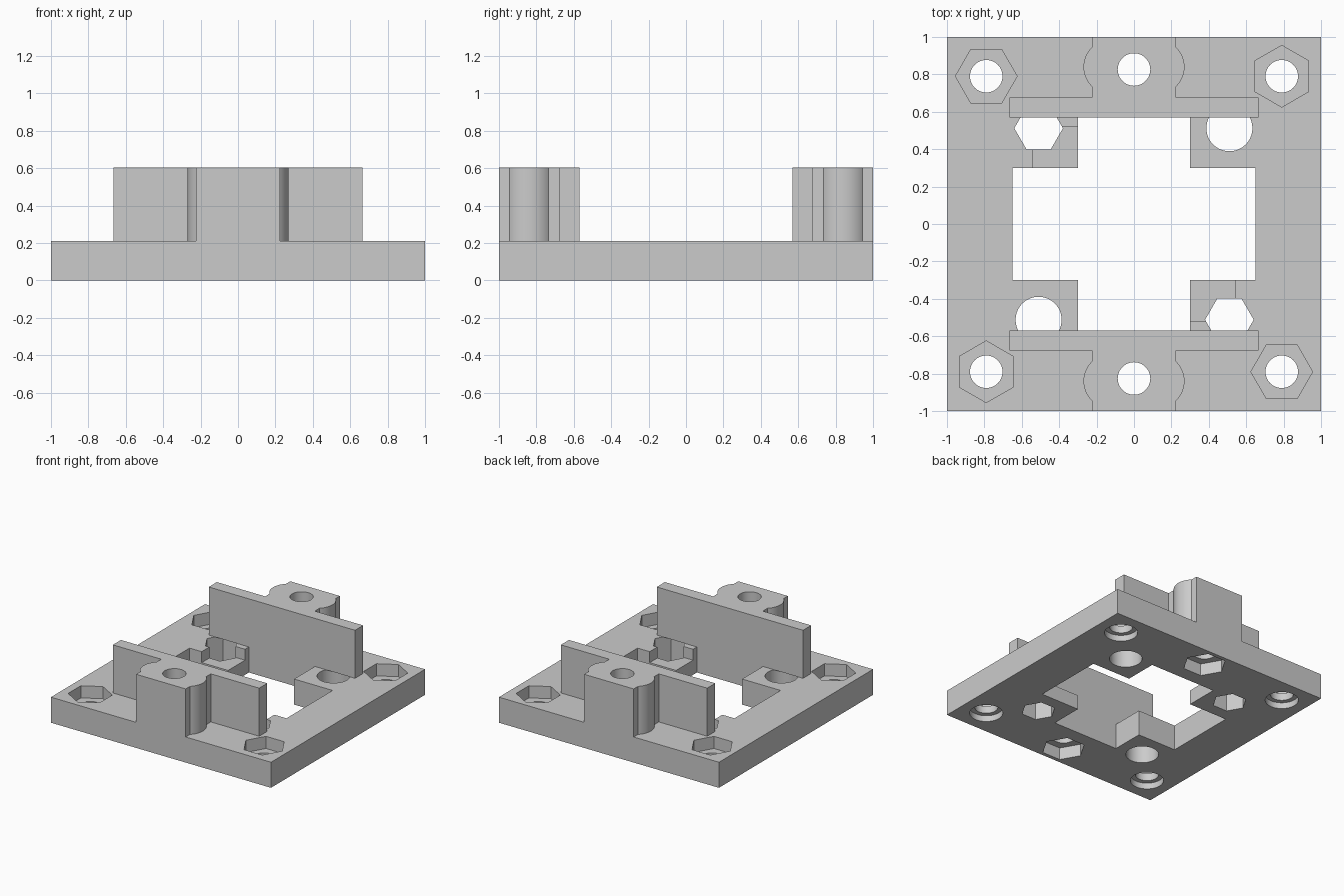
import bpy, bmesh
from math import pi, cos, sin, radians

if "Cube" in bpy.data.objects:
    bpy.data.objects.remove(bpy.data.objects["Cube"])

TOP, WALL_TOP = 0.21, 0.605


def prism(name, outline, z0, z1):
    """Extrude a closed 2D outline between two heights."""
    bm = bmesh.new()
    face = bm.faces.new([bm.verts.new((x, y, z0)) for x, y in outline])
    up = bmesh.ops.extrude_face_region(bm, geom=[face])["geom"]
    bmesh.ops.translate(bm, vec=(0, 0, z1 - z0),
                        verts=[v for v in up if isinstance(v, bmesh.types.BMVert)])
    bmesh.ops.recalc_face_normals(bm, faces=bm.faces)
    me = bpy.data.meshes.new(name)
    bm.to_mesh(me)
    bm.free()
    ob = bpy.data.objects.new(name, me)
    bpy.context.collection.objects.link(ob)
    return ob


def ring(x, y, r, n=48, turn=0.0):
    return [(x + r * cos(turn + 2 * pi * i / n), y + r * sin(turn + 2 * pi * i / n))
            for i in range(n)]


def rect(x0, x1, y0, y1):
    return [(x0, y0), (x1, y0), (x1, y1), (x0, y1)]


def combine(target, outline, z0, z1, op="DIFFERENCE"):
    """Cut or add a prism, applying the boolean at once."""
    tool = prism("helper", outline, z0, z1)
    tool.hide_render = True
    mod = target.modifiers.new("bool", "BOOLEAN")
    mod.operation, mod.solver, mod.object = op, "EXACT", tool
    dg = bpy.context.evaluated_depsgraph_get()
    me = bpy.data.meshes.new_from_object(target.evaluated_get(dg))
    target.modifiers.clear()
    target.data = me
    bpy.data.objects.remove(tool)


# base plate with cross-shaped opening
plate = prism("mounting_plate", rect(-1, 1, -1, 1), 0, TOP)
X, x, Y, y = 0.65, 0.30, 0.57, 0.30
combine(plate, [(-X, -y), (-x, -y), (-x, -Y), (x, -Y), (x, -y), (X, -y),
                (X, y), (x, y), (x, Y), (-x, Y), (-x, y), (-X, y)], -0.1, 0.4)

# corner screw holes: hex pocket on top, counterbore below
for sx in (-1, 1):
    for sy in (-1, 1):
        cx, cy = 0.79 * sx, 0.79 * sy
        turn = 0 if sx != sy else pi / 6
        combine(plate, ring(cx, cy, 0.087), -0.1, 0.4)
        combine(plate, ring(cx, cy, 0.165, 6, turn), 0.11, 0.4)
        combine(plate, ring(cx, cy, 0.125), -0.1, 0.05)

# inner tabs: two round holes, two hex holes with a lowered inner step
for s in (-1, 1):
    combine(plate, ring(0.51 * s, 0.512 * s, 0.123), -0.1, 0.4)
    combine(plate, ring(-0.51 * s, 0.512 * s, 0.13, 6), -0.1, 0.4)
    xs = sorted((-0.54 * s, -0.25 * s))
    ys = sorted((0.25 * s, 0.52 * s))
    combine(plate, rect(*xs, *ys), 0.12, 0.4)

# upright walls with bulged screw bosses
half = [(0.665, 0.57), (0.665, 0.675), (0.225, 0.675)]
half += [(0.125 + 0.145 * cos(radians(a)), 0.84 + 0.145 * sin(radians(a)))
         for a in range(-46, 47, 4)]
half += [(0.225, 1.0)]
outline = half + [(-px, py) for px, py in reversed(half)]
for s in (-1, 1):
    combine(plate, [(px, py * s) for px, py in outline], TOP, WALL_TOP, "UNION")
    # boss bolt hole and nut trap underneath
    combine(plate, ring(0, 0.826 * s, 0.087), -0.1, 0.8)
    combine(plate, ring(0, 0.826 * s, 0.165, 6), -0.1, 0.1)

bpy.context.view_layer.objects.active = plate
plate.select_set(True)
bpy.ops.object.shade_smooth_by_angle(angle=radians(30))
